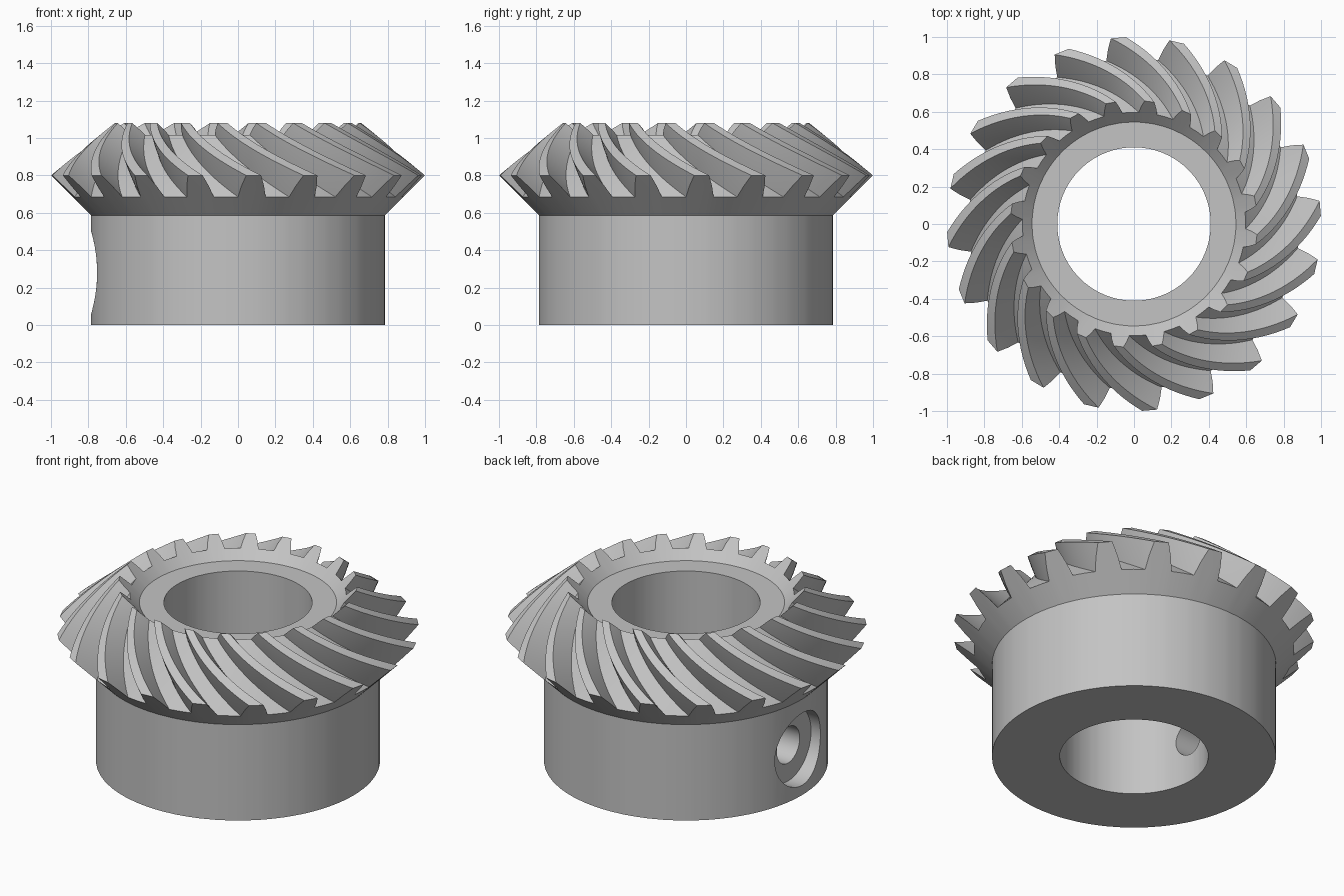
import bpy, bmesh, math
from mathutils import Matrix, Vector

cube = bpy.data.objects.get("Cube")
if cube:
    bpy.data.objects.remove(cube, do_unlink=True)

TEETH = 20
STEPS = 14
PHASE, SPIRAL = 94.8, -30.0
HUB_R, BORE_R, HUB_TOP, RECESS = 0.785, 0.41, 0.585, 0.965

# Tooth section: angle from the tooth centre and height from root to tip
SECTION = [(-4.8, 0), (-3.7, 0.5), (-2.3, 1), (2.3, 1), (3.7, 0.5), (4.8, 0), (9, 0)]
ROOT_OUT, ROOT_IN = Vector((0.885, 0.685)), Vector((0.597, 1.017))
TIP_OUT, TIP_IN = Vector((1.0, 0.8)), Vector((0.66, 1.08))

metal = bpy.data.materials.new("light_grey_metal")
metal.use_nodes = True
GREY = (0.55, 0.55, 0.55, 1)
metal.diffuse_color = GREY
metal.node_tree.nodes["Principled BSDF"].inputs["Base Color"].default_value = GREY

bm = bmesh.new()


def ring(root, tip, twist):
    """One loop of vertices around the axis, following the tooth section."""
    loop = []
    for i in range(TEETH):
        for offset, height in SECTION:
            a = math.radians(PHASE + twist + offset + i * 360 / TEETH)
            r, z = root.lerp(tip, height)
            loop.append(bm.verts.new((r * math.cos(a), r * math.sin(a), z)))
    return loop


def plain(r, z, twist):
    p = Vector((r, z))
    return ring(p, p, twist)


# Hub outside, spiral teeth, front recess, bore
rings = [plain(HUB_R, 0, 0), plain(HUB_R, HUB_TOP, 0)]
for s in range(STEPS + 1):
    t = s / STEPS
    rings.append(ring(ROOT_OUT.lerp(ROOT_IN, t), TIP_OUT.lerp(TIP_IN, t), SPIRAL * t))
rings += [plain(0.545, RECESS, SPIRAL), plain(BORE_R, RECESS, SPIRAL), plain(BORE_R, 0, SPIRAL)]

for k, low in enumerate(rings):
    high = rings[(k + 1) % len(rings)]
    for i in range(len(low)):
        j = (i + 1) % len(low)
        bm.faces.new((low[i], low[j], high[j], high[i]))
bmesh.ops.recalc_face_normals(bm, faces=bm.faces)

mesh = bpy.data.meshes.new("spiral_bevel_gear")
bm.to_mesh(mesh)
bm.free()
mesh.materials.append(metal)
gear = bpy.data.objects.new("spiral_bevel_gear", mesh)
bpy.context.collection.objects.link(gear)
bpy.context.view_layer.objects.active = gear
gear.select_set(True)


# Stepped set screw hole through the hub wall
def drill(name, radius, x0, x1):
    cutter_bm = bmesh.new()
    place = Matrix.Translation(((x0 + x1) / 2, 0, 0.28)) @ Matrix.Rotation(math.pi / 2, 4, 'Y')
    bmesh.ops.create_cone(cutter_bm, cap_ends=True, segments=48, radius1=radius,
                          radius2=radius, depth=x1 - x0, matrix=place)
    cutter_mesh = bpy.data.meshes.new(name)
    cutter_bm.to_mesh(cutter_mesh)
    cutter_bm.free()
    cutter_mesh.materials.append(metal)
    cutter = bpy.data.objects.new(name, cutter_mesh)
    cutter.hide_render = True
    bpy.context.collection.objects.link(cutter)
    cut = gear.modifiers.new(name, 'BOOLEAN')
    cut.operation, cut.solver, cut.object = 'DIFFERENCE', 'EXACT', cutter
    bpy.ops.object.modifier_apply(modifier=name)
    bpy.data.objects.remove(cutter, do_unlink=True)


drill("counterbore_cutter", 0.22, -1.1, -0.69)
drill("screw_hole_cutter", 0.11, -0.9, -0.2)

bpy.ops.object.shade_smooth_by_angle(angle=math.radians(25))
